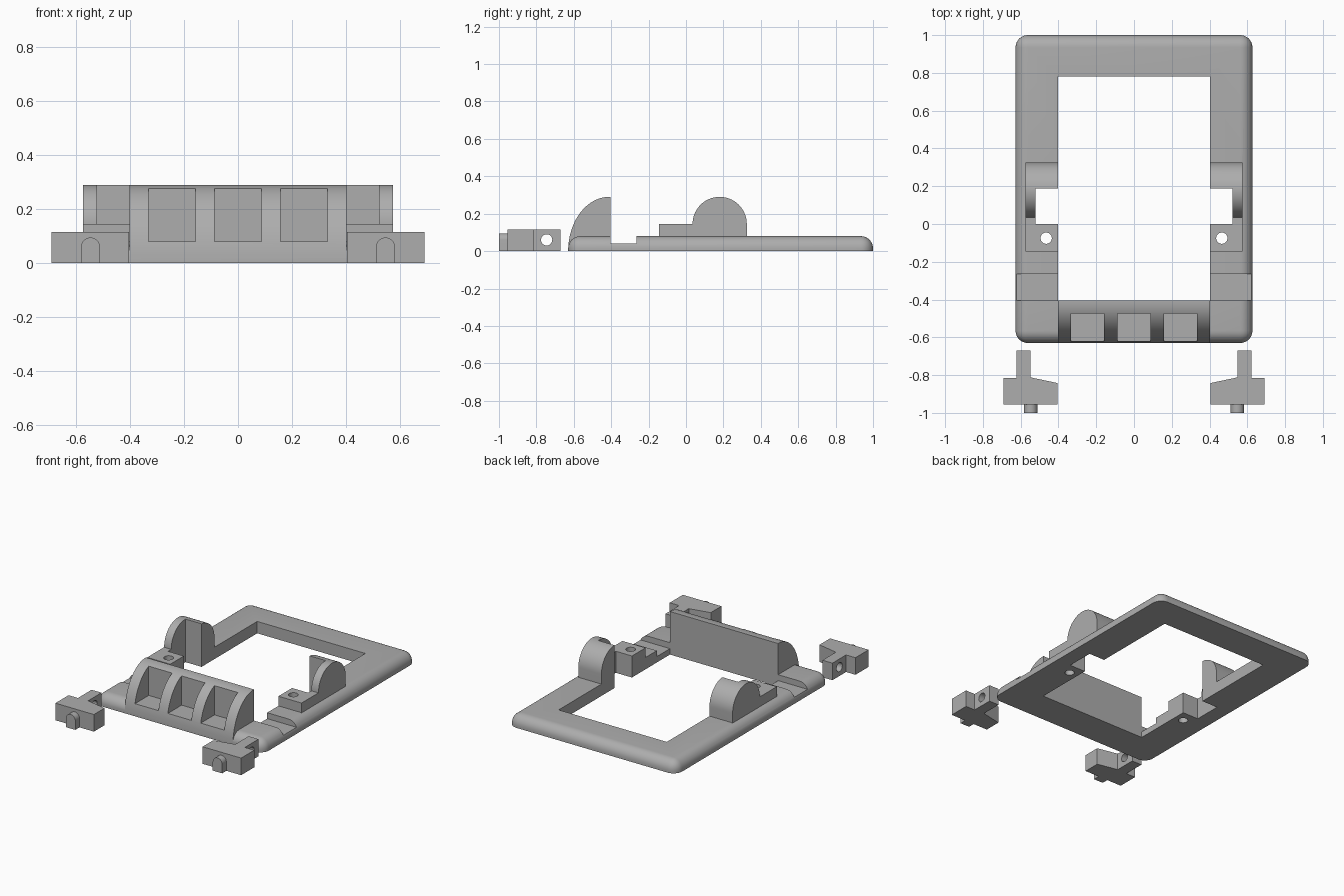
import bpy
import bmesh
import math

old = bpy.data.objects.get("Cube")
if old:
    bpy.data.objects.remove(old, do_unlink=True)

plastic = bpy.data.materials.new("light grey plastic")
plastic.use_nodes = True
grey = (0.42, 0.42, 0.42, 1)
plastic.diffuse_color = grey
plastic.node_tree.nodes["Principled BSDF"].inputs["Base Color"].default_value = grey


def add_object(name, bm):
    bmesh.ops.recalc_face_normals(bm, faces=bm.faces)
    mesh = bpy.data.meshes.new(name)
    bm.to_mesh(mesh)
    bm.free()
    mesh.materials.append(plastic)
    obj = bpy.data.objects.new(name, mesh)
    bpy.context.collection.objects.link(obj)
    return obj


def prism(name, outline, axis, start, end):
    """Extrude a 2D outline along an axis; the outline uses the other two axes in order."""
    bm = bmesh.new()

    def place(p, depth):
        co = list(p)
        co.insert("xyz".index(axis), depth)
        return bm.verts.new(co)
    a = [place(p, start) for p in outline]
    b = [place(p, end) for p in outline]
    bm.faces.new(a)
    bm.faces.new(b[::-1])
    for i in range(len(a)):
        j = (i + 1) % len(a)
        bm.faces.new((a[i], b[i], b[j], a[j]))
    return add_object(name, bm)


def box(name, x, y, z):
    return prism(name, [(x[0], y[0]), (x[1], y[0]), (x[1], y[1]), (x[0], y[1])], "z", *z)


def arc(cx, cy, rx, ry, a0, a1, steps):
    angles = [math.radians(a0 + (a1 - a0) * i / steps) for i in range(steps + 1)]
    return [(cx + rx * math.cos(t), cy + ry * math.sin(t)) for t in angles]


def circle(cx, cy, r):
    return arc(cx, cy, r, r, 0, 360, 32)[:-1]


def combine(obj, parts, operation):
    """Apply one boolean per part, then delete the parts."""
    for part in parts:
        part.hide_render = True
        mod = obj.modifiers.new("combine", "BOOLEAN")
        mod.operation = operation
        mod.solver = "EXACT"
        mod.object = part
    dg = bpy.context.evaluated_depsgraph_get()
    mesh = bpy.data.meshes.new_from_object(obj.evaluated_get(dg))
    obj.modifiers.clear()
    obj.data = mesh
    for part in parts:
        bpy.data.objects.remove(part, do_unlink=True)


def smooth(obj):
    bpy.ops.object.select_all(action="DESELECT")
    obj.select_set(True)
    bpy.context.view_layer.objects.active = obj
    bpy.ops.object.shade_smooth_by_angle(angle=math.radians(30))


def span(s, a, b):
    return sorted((s * a, s * b))


# Base plate with rounded corners and top rim
frame = box("frame", (-0.627, 0.627), (-0.63, 1.0), (0, 0.08))
bm = bmesh.new()
bm.from_mesh(frame.data)
rim = [e for e in bm.edges if max(v.co.z for v in e.verts) > 0.05]
bmesh.ops.bevel(bm, geom=rim, offset=0.065, segments=8, profile=0.5, affect="EDGES")
bm.to_mesh(frame.data)
bm.free()

# Curved front grip and round side mounts with their screw blocks
grip = [(-0.405, 0)] + arc(-0.41, 0, 0.22, 0.29, 180, 90, 28) + [(-0.405, 0.29)]
solids = [prism("grip", grip, "x", -0.403, 0.403)]
mount = [(-0.145, 0.02), (0.325, 0.02)] + arc(0.18, 0.145, 0.145, 0.145, 0, 180, 36)
mount += [(-0.145, 0.145)]
for s in (-1, 1):
    solids.append(prism("mount", mount, "x", *span(s, 0.403, 0.575)))
combine(frame, solids, "UNION")

# Openings: window, grip pockets, side channels, mount recesses, screw holes
cuts = [box("window", (-0.403, 0.403), (-0.405, 0.78), (-0.1, 0.5))]
for x in (-0.245, 0, 0.245):
    cuts.append(box("pocket", (x - 0.0875, x + 0.0875), (-0.7, -0.475), (0.08, 0.5)))
for s in (-1, 1):
    cuts.append(box("channel", span(s, 0.403, 0.7), (-0.405, -0.265), (0.04, 0.3)))
    cuts.append(box("recess", span(s, 0.35, 0.522), (0, 0.188), (-0.1, 0.5)))
    cuts.append(prism("screw_hole", circle(s * 0.465, -0.075, 0.03), "z", -0.1, 0.3))
combine(frame, cuts, "DIFFERENCE")
smooth(frame)

# Separate hinge clips, each with a drilled stem and an arched peg
clip_outline = [(0.405, -0.955), (0.692, -0.955), (0.692, -0.815), (0.622, -0.815),
                (0.622, -0.67), (0.548, -0.67), (0.548, -0.812), (0.405, -0.842)]
for s, side in ((1, "left"), (-1, "right")):
    clip = prism(side + "_clip", [(s * x, y) for x, y in clip_outline], "z", 0, 0.115)
    peg = arc(s * 0.547, 0.06, 0.035, 0.035, 0, 180, 20)
    peg += [(s * 0.547 - 0.035, 0), (s * 0.547 + 0.035, 0)]
    combine(clip, [prism("peg", peg, "y", -1.0, -0.94)], "UNION")
    pin_hole = prism("pin_hole", circle(-0.745, 0.06, 0.03), "x", *span(s, 0.5, 0.68))
    combine(clip, [pin_hole], "DIFFERENCE")
    smooth(clip)
